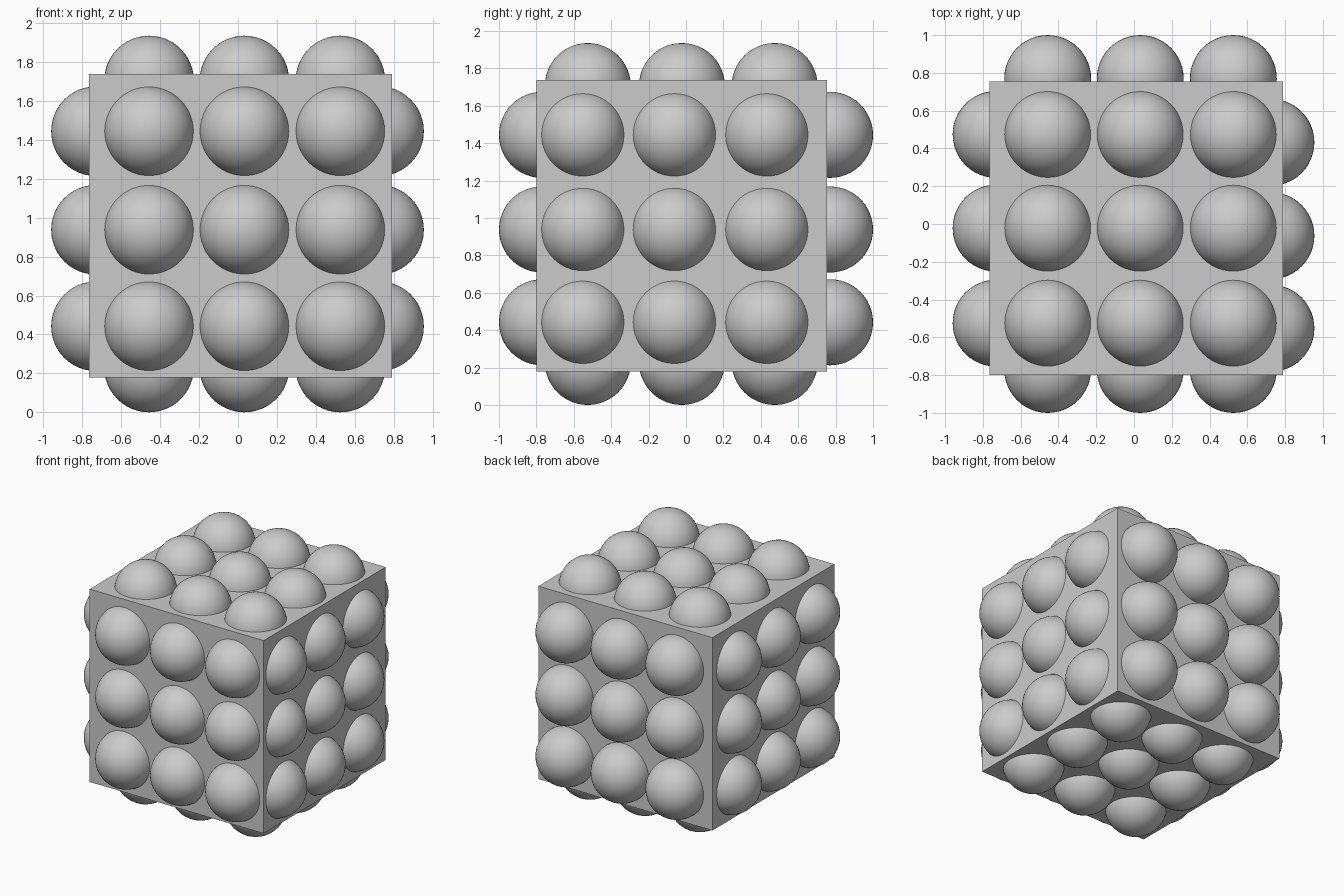
import bpy
from mathutils import Vector

cube = bpy.data.objects.get("Cube")
if cube:
    bpy.data.objects.remove(cube, do_unlink=True)

RADIUS = 0.23


def make_material(name, rgb):
    mat = bpy.data.materials.new(name)
    mat.use_nodes = True
    colour = (*rgb, 1.0)
    mat.diffuse_color = colour
    mat.node_tree.nodes["Principled BSDF"].inputs["Base Color"].default_value = colour
    return mat


grey = make_material("light_grey", (0.6, 0.6, 0.6))

# Central block
low, high = Vector((-0.765, -0.80, 0.18)), Vector((0.79, 0.755, 1.738))
bpy.ops.mesh.primitive_cube_add(size=1, location=(low + high) / 2)
block = bpy.context.object
block.name = "block"
block.scale = high - low
block.data.materials.append(grey)

# One smooth ball mesh shared by every stud
bpy.ops.mesh.primitive_uv_sphere_add(segments=48, ring_count=24, radius=RADIUS)
bpy.ops.object.shade_smooth()
template = bpy.context.object
ball_mesh = template.data
ball_mesh.name = "ball"
ball_mesh.materials.append(grey)
bpy.data.objects.remove(template, do_unlink=True)

# Ball rows along each axis
ROW_X = (-0.457, 0.033, 0.526)
ROW_Y = (-0.525, -0.022, 0.474)
ROW_Y_SIDE = (-0.552, -0.062, 0.432)
ROW_Z = (0.442, 0.938, 1.444)

# Each side: name, its normal axis, ball centre on that axis, rows of the other two axes
SIDES = (
    ("front", 1, -0.77, ROW_X, ROW_Z),
    ("back", 1, 0.77, ROW_X, ROW_Z),
    ("left", 0, 0.725, ROW_Y_SIDE, ROW_Z),
    ("right", 0, -0.73, ROW_Y, ROW_Z),
    ("top", 2, 1.705, ROW_X, ROW_Y),
    ("bottom", 2, RADIUS, ROW_X, ROW_Y),
)

# Three by three balls sunk into every side
for side, axis, depth, first_row, second_row in SIDES:
    for i, a in enumerate(first_row):
        for j, b in enumerate(second_row):
            centre = [a, b]
            centre.insert(axis, depth)
            ball = bpy.data.objects.new(f"{side}_ball_{i + 1}_{j + 1}", ball_mesh)
            ball.location = centre
            bpy.context.collection.objects.link(ball)
